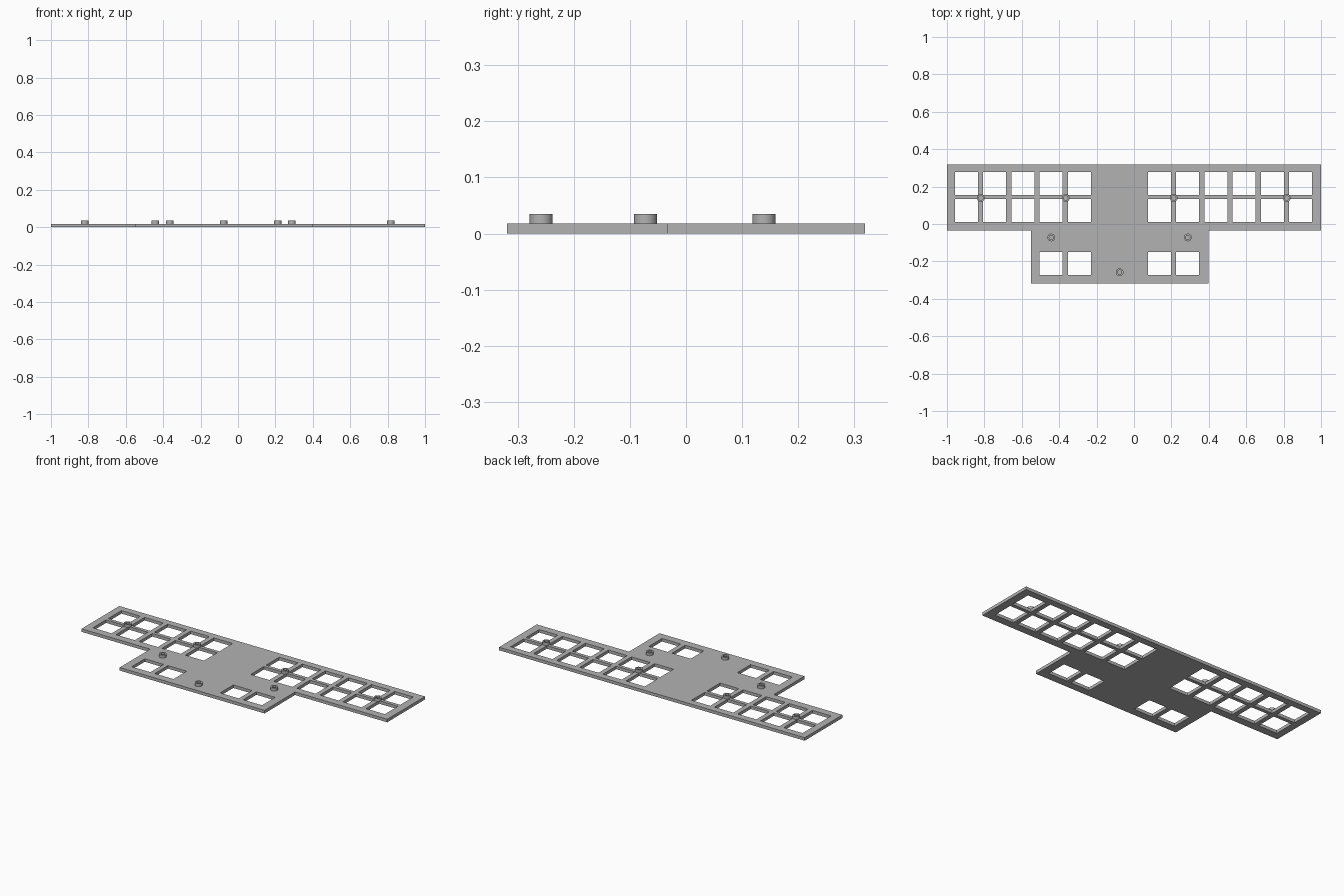
import bpy, bmesh, math
from mathutils import Matrix

cube = bpy.data.objects.get("Cube")
if cube:
    bpy.data.objects.remove(cube, do_unlink=True)

THICK, POST_TOP = 0.018, 0.035
HOLE, PITCH = 0.123, 0.151
OUTER, INNER, SIDES = 0.0205, 0.0115, 32

grey = bpy.data.materials.new("light grey")
grey.use_nodes = True
colour = (0.45, 0.45, 0.45, 1)
grey.diffuse_color = colour
grey.node_tree.nodes["Principled BSDF"].inputs["Base Color"].default_value = colour


def make_object(name, bm):
    bmesh.ops.recalc_face_normals(bm, faces=bm.faces)
    mesh = bpy.data.meshes.new(name)
    bm.to_mesh(mesh)
    bm.free()
    mesh.materials.append(grey)
    obj = bpy.data.objects.new(name, mesh)
    bpy.context.collection.objects.link(obj)
    return obj


# Stepped plate outline, extruded
outline = [(-1, 0.319), (-1, -0.034), (-0.551, -0.034), (-0.551, -0.319),
           (0.397, -0.319), (0.397, -0.034), (1, -0.034), (1, 0.319)]
bm = bmesh.new()
face = bm.faces.new([bm.verts.new((x, y, 0)) for x, y in outline])
top = bmesh.ops.extrude_face_region(bm, geom=[face])["geom"]
bmesh.ops.translate(bm, vec=(0, 0, THICK),
                    verts=[v for v in top if isinstance(v, bmesh.types.BMVert)])
plate = make_object("switch_plate", bm)

# Square openings: two full rows and a short lower row
left = [-0.896 + PITCH * i for i in range(5)]
right = [0.136 + PITCH * i for i in range(6)]
centres = [(x, y) for y in (0.217, 0.073) for x in left + right]
centres += [(x, -0.212) for x in left[3:] + right[:2]]
bm = bmesh.new()
for x, y in centres:
    bmesh.ops.create_cube(bm, size=1, matrix=Matrix.Translation((x, y, THICK / 2))
                          @ Matrix.Diagonal((HOLE, HOLE, THICK * 3, 1)))
cutter = make_object("opening_cutter", bm)
cutter.hide_render = True
cutter.hide_viewport = True

cut = plate.modifiers.new("openings", "BOOLEAN")
cut.operation = "DIFFERENCE"
cut.solver = "EXACT"
cut.object = cutter


# Hollow mounting posts standing on the plate
def make_post(name, x, y):
    bm = bmesh.new()
    profile = [(OUTER, THICK), (OUTER, POST_TOP), (INNER, POST_TOP), (INNER, THICK)]
    rings = []
    for r, z in profile:
        rings.append([bm.verts.new((r * math.cos(a), r * math.sin(a), z))
                      for a in (math.tau * i / SIDES for i in range(SIDES))])
    for a, b in zip(rings, rings[1:] + rings[:1]):
        for i in range(SIDES):
            j = (i + 1) % SIDES
            bm.faces.new((a[i], a[j], b[j], b[i]))
    post = make_object(name, bm)
    post.location = (x, y, 0)
    bpy.ops.object.select_all(action="DESELECT")
    post.select_set(True)
    bpy.context.view_layer.objects.active = post
    bpy.ops.object.shade_smooth_by_angle(angle=math.radians(30))


posts = {
    "rear_post_outer_right": (-0.819, 0.139), "rear_post_inner_right": (-0.365, 0.139),
    "rear_post_inner_left": (0.212, 0.139), "rear_post_outer_left": (0.817, 0.139),
    "middle_post_right": (-0.442, -0.072), "middle_post_left": (0.288, -0.072),
    "front_post": (-0.077, -0.258),
}
for name, (x, y) in posts.items():
    make_post(name, x, y)
